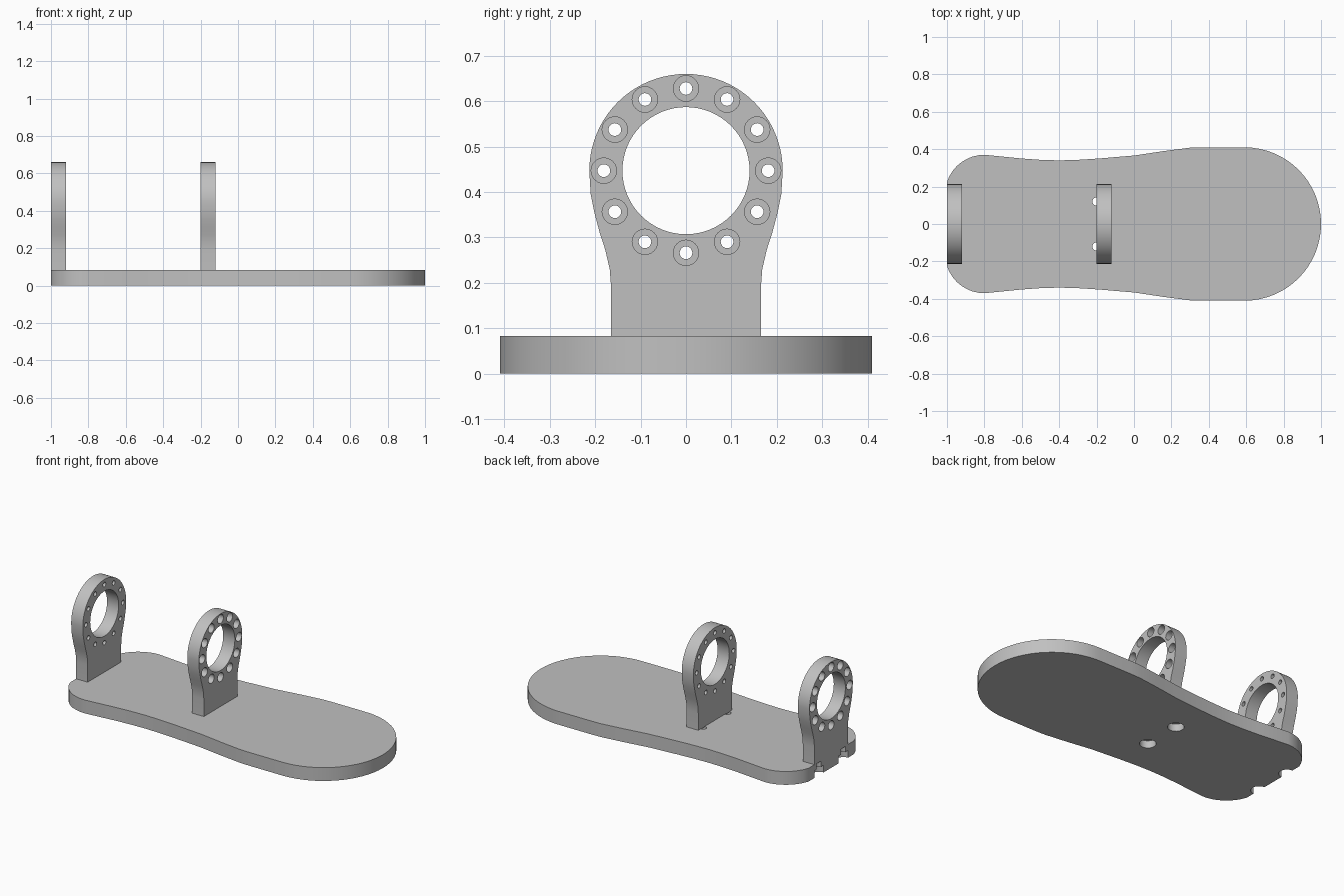
import bpy, bmesh
from math import sin, cos, pi, radians
from mathutils import Matrix, Vector

if "Cube" in bpy.data.objects:
    bpy.data.objects.remove(bpy.data.objects["Cube"], do_unlink=True)

grey = bpy.data.materials.new("light grey")
grey.use_nodes = True
grey.diffuse_color = (0.53, 0.53, 0.53, 1)
grey.node_tree.nodes["Principled BSDF"].inputs["Base Color"].default_value = (0.53, 0.53, 0.53, 1)

THICK = 0.083


def make_object(name, bm):
    bmesh.ops.recalc_face_normals(bm, faces=bm.faces)
    mesh = bpy.data.meshes.new(name)
    bm.to_mesh(mesh)
    bm.free()
    mesh.materials.append(grey)
    ob = bpy.data.objects.new(name, mesh)
    bpy.context.scene.collection.objects.link(ob)
    return ob


def prism(name, outline, direction):
    """Extrude a closed outline of 3D points along a direction."""
    bm = bmesh.new()
    face = bm.faces.new([bm.verts.new(p) for p in outline])
    ext = bmesh.ops.extrude_face_region(bm, geom=[face])
    verts = [g for g in ext["geom"] if isinstance(g, bmesh.types.BMVert)]
    bmesh.ops.translate(bm, verts=verts, vec=direction)
    return make_object(name, bm)


def cylinders(name, specs, axis):
    """One cutter holding several cylinders: (centre, radius, length, sides)."""
    bm = bmesh.new()
    turn = Matrix.Rotation(pi / 2, 4, "Y") if axis == "X" else Matrix()
    for centre, r, length, sides in specs:
        bmesh.ops.create_cone(bm, cap_ends=True, segments=sides, radius1=r, radius2=r,
                              depth=length, matrix=Matrix.Translation(centre) @ turn)
    ob = make_object(name, bm)
    ob.hide_render = True
    return ob


def cut(ob, cutters):
    """Subtract the cutters, bake the result and shade it smooth with sharp edges."""
    for c in cutters:
        mod = ob.modifiers.new("cut", "BOOLEAN")
        mod.operation, mod.solver, mod.object = "DIFFERENCE", "EXACT", c
    bpy.context.view_layer.update()
    deps = bpy.context.evaluated_depsgraph_get()
    mesh = bpy.data.meshes.new_from_object(ob.evaluated_get(deps))
    ob.modifiers.clear()
    ob.data = mesh
    for c in cutters:
        bpy.data.objects.remove(c, do_unlink=True)
    mesh.shade_smooth()
    mesh.set_sharp_from_angle(angle=radians(30))


# Base plate: rounded front, gentle waist, rounded corners beside a straight end
side = [(0.59 + 0.41 * cos(a), 0.41 * sin(a)) for a in (pi / 2 * i / 16 for i in range(17))]
side += [(0.37, 0.41), (0.3, 0.408), (0.16, 0.39), (0, 0.366), (-0.19, 0.35),
         (-0.3, 0.343), (-0.4, 0.34), (-0.5, 0.343), (-0.6, 0.35)]
side += [(-0.8 + 0.21 * cos(a), 0.16 + 0.21 * sin(a))
         for a in (radians(90 + 9 * i) for i in range(9))]
side.append((-1, 0.21))
outline = side + [(x, -y) for x, y in reversed(side[1:])]
base = prism("base_plate", [(x, y, 0) for x, y in outline], (0, 0, THICK))

# Screw holes with wide recesses underneath
spots = [(x, y) for x in (-1, -0.2) for y in (-0.12, 0.12)]
cut(base, [
    cylinders("screw_cutter", [((x, y, 0.05), 0.022, 0.3, 24) for x, y in spots], "Z"),
    cylinders("recess_cutter", [((x, y, 0), 0.046, 0.09, 32) for x, y in spots], "Z"),
])

# Ring brackets: round head flowing into a straight foot
CZ, R = 0.447, 0.213
flank = [(0.165, 0.08), (0.165, 0.19), (0.168, 0.23), (0.178, 0.273),
         (0.19, 0.31), (0.202, 0.355), (0.21, 0.395)]
head = [(R * cos(a), CZ + R * sin(a)) for a in (pi * i / 40 for i in range(41))]
profile = flank + head + [(-y, z) for y, z in reversed(flank)]


def bracket(name, x, bored_x):
    ob = prism(name, [(x, y, z) for y, z in profile], (0.08, 0, 0))
    mid = x + 0.04
    bolts = [(0.181 * cos(pi * i / 6), CZ + 0.181 * sin(pi * i / 6)) for i in range(12)]
    through = [(Vector((mid, y, z)), 0.014, 0.3, 20) for y, z in bolts]
    through.append((Vector((mid, 0, CZ)), 0.14, 0.3, 64))
    bores = [(Vector((bored_x, y, z)), 0.028, 0.08, 24) for y, z in bolts]
    cut(ob, [cylinders("through_cutter", through, "X"),
             cylinders("bore_cutter", bores, "X")])


# Bolt recesses face away from the gap between the brackets
bracket("end_bracket", -1, -1)
bracket("middle_bracket", -0.2, -0.12)
